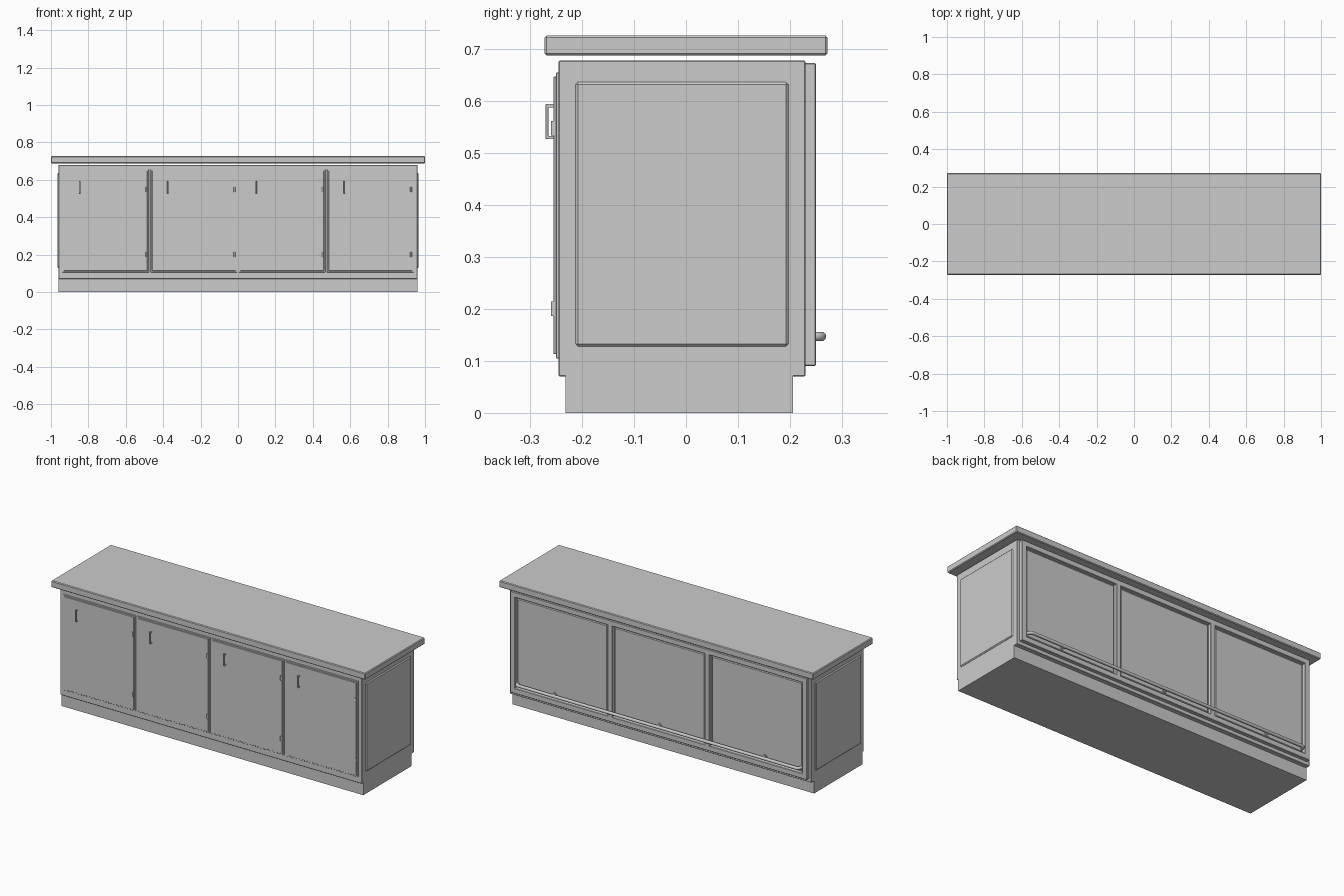
import bpy, bmesh, math
from mathutils import Matrix

if "Cube" in bpy.data.objects:
    bpy.data.objects.remove(bpy.data.objects["Cube"])


def material(name, rgb):
    m = bpy.data.materials.new(name)
    m.diffuse_color = (*rgb, 1)
    m.use_nodes = True
    m.node_tree.nodes["Principled BSDF"].inputs["Base Color"].default_value = m.diffuse_color
    return m


GREY = material("light_grey", (0.6, 0.6, 0.6))


def finish(name, bm):
    bmesh.ops.recalc_face_normals(bm, faces=bm.faces)
    me = bpy.data.meshes.new(name)
    bm.to_mesh(me)
    bm.free()
    me.materials.append(GREY)
    ob = bpy.data.objects.new(name, me)
    bpy.context.collection.objects.link(ob)
    return ob


def box(name, lo, hi, bevel=0.0):
    bm = bmesh.new()
    size = [b - a for a, b in zip(lo, hi)]
    mid = [(a + b) / 2 for a, b in zip(lo, hi)]
    bmesh.ops.create_cube(bm, size=1, matrix=Matrix.Translation(mid) @ Matrix.Diagonal((*size, 1)))
    if bevel:
        bmesh.ops.bevel(bm, geom=bm.edges[:], offset=bevel, segments=1, affect='EDGES')
    return finish(name, bm)


def cylinder(name, centre, radius, depth, axis):
    bm = bmesh.new()
    rot = Matrix.Rotation(math.pi / 2, 4, 'X') if axis == 'Y' else Matrix()
    bmesh.ops.create_cone(bm, cap_ends=True, segments=16, radius1=radius, radius2=radius,
                          depth=depth, matrix=Matrix.Translation(centre) @ rot)
    smooth(finish(name, bm))


def smooth(ob):
    bpy.ops.object.select_all(action='DESELECT')
    ob.select_set(True)
    bpy.context.view_layer.objects.active = ob
    bpy.ops.object.shade_smooth_by_angle(angle=math.radians(40))


# counter, carcass and recessed plinth
box("countertop", (-1, -0.272, 0.688), (1, 0.272, 0.726), 0.004)
box("carcass", (-0.96, -0.245, 0.07), (0.96, 0.23, 0.678), 0.002)
box("plinth", (-0.96, -0.232, 0), (0.96, 0.206, 0.072))

# raised side panels with chamfered outer edge
for s, side in ((-1, "left"), (1, "right")):
    xs = sorted((s * 0.95, s * 0.966))
    box(side + "_side_panel", (xs[0], -0.213, 0.128), (xs[1], 0.197, 0.637), 0.005)

# four front doors, each with a backing plate, handle and two hinges
for i in range(4):
    x0 = -0.93 + i * 0.4715
    x1 = x0 + 0.4455
    n = f"door_{i + 1}"
    box(n + "_backing", (x0 - 0.008, -0.25, 0.105), (x1 + 0.008, -0.24, 0.655), 0.001)
    box(n + "_front", (x0, -0.255, 0.113), (x1, -0.245, 0.647), 0.001)
    hx = x0 + 0.084
    box(n + "_handle_bar", (hx - 0.004, -0.27, 0.527), (hx + 0.004, -0.265, 0.594), 0.001)
    for z in (0.527, 0.588):
        box(n + "_handle_post", (hx - 0.004, -0.267, z), (hx + 0.004, -0.25, z + 0.006))
    for z in (0.2, 0.548):
        cylinder(n + "_hinge", (x1 - 0.005, -0.255, z), 0.005, 0.028, 'Z')

# back frame of bars around three recessed panels
W, T, Z0, Z1 = 0.945, 0.03, 0.09, 0.673
box("back_frame_bottom", (-W, 0.225, Z0), (W, 0.25, Z0 + T), 0.002)
box("back_frame_top", (-W, 0.225, Z1 - T), (W, 0.25, Z1), 0.002)
pitch = (2 * W - T) / 3
for i in range(4):
    x = -W + i * pitch
    box("back_frame_upright", (x, 0.225, Z0), (x + T, 0.25, Z1), 0.002)
    if i < 3:
        box("back_panel", (x + T + 0.008, 0.225, Z0 + T + 0.008),
            (x + pitch - 0.008, 0.24, Z1 - T - 0.008), 0.004)

# foot rail: tube with ends turned in to the back, plus brackets
R, YR, ZR, XR = 0.009, 0.261, 0.147, 0.9
end = [(XR, 0.235)] + [(XR - 0.016 + 0.016 * math.cos(a), YR - 0.016 + 0.016 * math.sin(a))
                       for a in (k * math.pi / 12 for k in range(7))]
path = end + [(-x, y) for x, y in reversed(end)]
cu = bpy.data.curves.new("foot_rail", 'CURVE')
cu.dimensions = '3D'
cu.bevel_depth = R
cu.bevel_resolution = 3
cu.use_fill_caps = True
sp = cu.splines.new('POLY')
sp.points.add(len(path) - 1)
for p, (x, y) in zip(sp.points, path):
    p.co = (x, y, ZR, 1)
cu.materials.append(GREY)
rail = bpy.data.objects.new("foot_rail", cu)
bpy.context.collection.objects.link(rail)
bpy.ops.object.select_all(action='DESELECT')
rail.select_set(True)
bpy.context.view_layer.objects.active = rail
bpy.ops.object.convert(target='MESH')
smooth(bpy.context.view_layer.objects.active)
for x in (-0.67, 0, 0.67):
    cylinder("rail_bracket", (x, 0.247, ZR), 0.007, 0.026, 'Y')
    cylinder("rail_bracket_base", (x, 0.24, ZR), 0.014, 0.006, 'Y')
